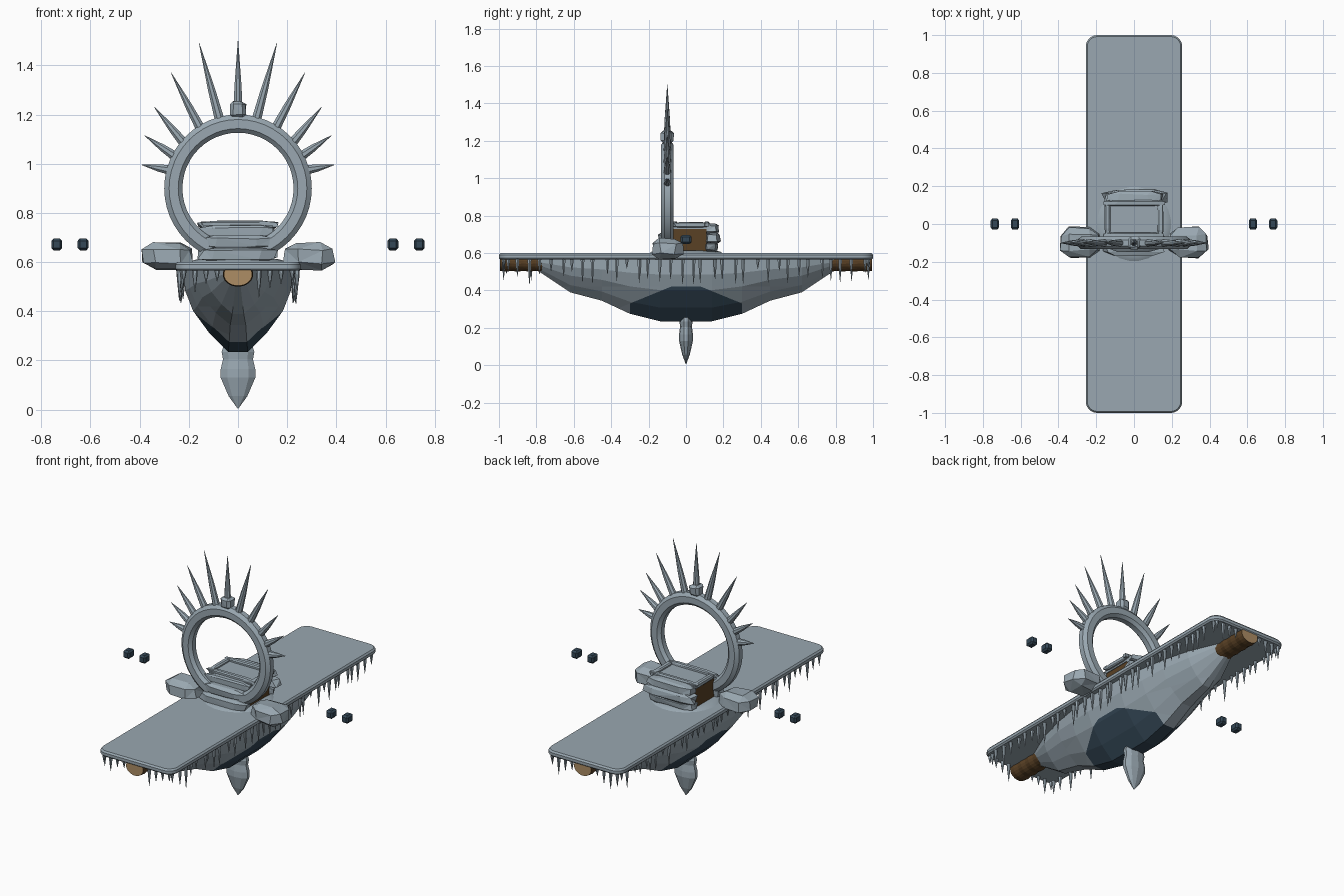
import bpy, bmesh, math, random
from mathutils import Vector, Matrix

random.seed(4)
if "Cube" in bpy.data.objects:
    bpy.data.objects.remove(bpy.data.objects["Cube"])


def material(name, rgb):
    m = bpy.data.materials.new(name)
    m.use_nodes = True
    m.diffuse_color = (*rgb, 1)
    bsdf = next(n for n in m.node_tree.nodes if n.type == 'BSDF_PRINCIPLED')
    bsdf.inputs["Base Color"].default_value = (*rgb, 1)
    return m


STONE = material("pale stone", (0.32, 0.39, 0.44))
DARK = material("dark blue ice", (0.035, 0.065, 0.095))
BARK = material("brown bark", (0.10, 0.052, 0.018))
WOOD = material("cut wood", (0.42, 0.27, 0.13))


def finish(name, bm, mats, rule=None, smooth=False):
    bmesh.ops.recalc_face_normals(bm, faces=bm.faces)
    if rule:
        for f in bm.faces:
            f.material_index = rule(f)
    me = bpy.data.meshes.new(name)
    bm.to_mesh(me)
    bm.free()
    ob = bpy.data.objects.new(name, me)
    bpy.context.collection.objects.link(ob)
    for m in mats:
        me.materials.append(m)
    if smooth:
        bpy.ops.object.select_all(action='DESELECT')
        ob.select_set(True)
        bpy.context.view_layer.objects.active = ob
        bpy.ops.object.shade_smooth_by_angle(angle=math.radians(30))
    return ob


def loft(bm, rings, closed=True):
    """Bridge equal-length point rings and cap both ends."""
    rows = [[bm.verts.new(p) for p in ring] for ring in rings]
    n = len(rows[0])
    for a, b in zip(rows, rows[1:]):
        for i in range(n):
            j = (i + 1) % n
            bm.faces.new((a[i], a[j], b[j], b[i]))
    bm.faces.new(rows[0])
    bm.faces.new(rows[-1])


def lathe(bm, profile, sides, matrix):
    loft(bm, [[matrix @ Vector((r * math.cos(a), r * math.sin(a), z))
               for a in (math.tau * (i + 0.5) / sides for i in range(sides))]
              for r, z in profile])


def spike(bm, base, tip, radius, sides=6):
    d = Vector(tip) - Vector(base)
    m = Matrix.Translation(base) @ Vector((0, 0, 1)).rotation_difference(d).to_matrix().to_4x4()
    lathe(bm, [(radius, 0), (radius * 0.75, d.length * 0.4), (0.001, d.length)], sides, m)


def block(bm, lo, hi, bevel=0.0, jitter=0.0):
    """Box between two corners, optionally chipped into a stone."""
    lo, hi = Vector(lo), Vector(hi)
    size = hi - lo
    part = bmesh.new()
    bmesh.ops.create_cube(part, size=1)
    if bevel:
        bmesh.ops.bevel(part, geom=part.edges[:], offset=bevel, segments=1, affect='EDGES')
    for v in part.verts:
        wobble = Vector([random.uniform(-jitter, jitter) for _ in range(3)])
        p = v.co * (1 - jitter) + wobble
        v.co = (lo + hi) / 2 + Vector([a * b for a, b in zip(p, size)])
    if jitter:
        bmesh.ops.triangulate(part, faces=[f for f in part.faces if len(f.verts) > 3])
    tmp = bpy.data.meshes.new("tmp")
    part.to_mesh(tmp)
    part.free()
    bm.from_mesh(tmp)
    bpy.data.meshes.remove(tmp)


# Deck slab with rounded corners
bm = bmesh.new()
outline = []
for cx, cy, start in ((1, 1, 0), (-1, 1, 90), (-1, -1, 180), (1, -1, 270)):
    for k in range(7):
        a = math.radians(start + k * 15)
        outline.append((cx, cy, math.cos(a), math.sin(a)))
loft(bm, [[(cx * 0.195 + c * r, cy * 0.94 + s * r, z) for cx, cy, c, s in outline]
          for r, z in ((0.052, 0.565), (0.06, 0.573), (0.06, 0.59), (0.052, 0.6))])
finish("deck", bm, [STONE], smooth=True)

# Hull lofted along y, with a dark lower core
half = [(0.83, 0.04, 0.53), (0.62, 0.13, 0.39), (0.45, 0.175, 0.345),
        (0.3, 0.2, 0.275), (0.14, 0.22, 0.235)]
stations = [(-y, w, z) for y, w, z in half] + [(y, w, z) for y, w, z in reversed(half)]
side = [(1, 0), (0.98, 0.25), (0.83, 0.5), (0.52, 0.78), (0.18, 1)]
section = side + [(-w, d) for w, d in reversed(side)]
bm = bmesh.new()
loft(bm, [[(k * w, y, 0.568 - d * (0.568 - z)) for k, d in section] for y, w, z in stations])
for co, no in (((0, 0, 0.42), (0, 0, 1)), ((0, 0.08, 0.42), (0, 0.41, 1)), ((0, -0.08, 0.42), (0, -0.41, 1))):
    bmesh.ops.bisect_plane(bm, geom=bm.verts[:] + bm.edges[:] + bm.faces[:], plane_co=co, plane_no=no)


def core(f):
    c = f.calc_center_median()
    y = abs(c.y)
    return int(y < 0.3 and c.z < 0.42 - 0.41 * max(0, y - 0.08))


finish("hull", bm, [STONE, DARK], core)

# Flattened crystal hanging beneath the hull
bm = bmesh.new()
lathe(bm, [(0.002, 0.005), (0.04, 0.055), (0.074, 0.13), (0.074, 0.165), (0.064, 0.205),
           (0.07, 0.235), (0.06, 0.265), (0.04, 0.285)], 10, Matrix.Diagonal((1, 0.5, 1, 1)))
finish("keel_crystal", bm, [STONE])

# Logs jutting from beneath both ends, with ridged bark
for s, name in ((-1, "front_log"), (1, "back_log")):
    bm = bmesh.new()
    ridges = [(1 if k % 2 else 0.93, 0.68 + k * 0.0315) for k in range(11)]
    m = Matrix.Translation((0, 0, 0.55)) @ Matrix.Rotation(-s * math.pi / 2, 4, 'X') \
        @ Matrix.Diagonal((0.062, 0.05, 1, 1))
    lathe(bm, ridges, 20, m)
    finish(name, bm, [BARK, WOOD], lambda f: int(abs(f.normal.y) > 0.95))

# Icicles around the deck rim
bm = bmesh.new()
for s in (-1, 1):
    for k in range(34):
        x, y = s * random.uniform(0.222, 0.24), -0.95 + k * 0.0576 + random.uniform(-0.012, 0.012)
        spike(bm, (x, y, 0.575), (x, y, 0.575 - random.uniform(0.05, 0.145)), 0.012)
    for k in range(8):
        x = (0.085 + k % 4 * 0.045) * (1 if k < 4 else -1)
        spike(bm, (x, s * 0.975, 0.575), (x, s * 0.975, 0.575 - random.uniform(0.05, 0.12)), 0.012)
finish("icicles", bm, [STONE])

# Upright ring with bevelled bands
RING = Vector((0, -0.1, 0.9))
bm = bmesh.new()
rim = [(0.226, 0.016), (0.243, 0.033), (0.28, 0.033), (0.3, 0.016)]
rim += [(r, -y) for r, y in reversed(rim)]
rows = [[bm.verts.new(RING + Vector((r * math.cos(a), y, r * math.sin(a)))) for r, y in rim]
        for a in (math.tau * i / 48 for i in range(48))]
for i in range(48):
    a, b = rows[i - 1], rows[i]
    for j in range(8):
        bm.faces.new((a[j - 1], a[j], b[j], b[j - 1]))
finish("ring", bm, [STONE], smooth=True)

# Spikes fanning out over the ring
bm = bmesh.new()
spike(bm, (0, -0.1, 1.19), (0, -0.1, 1.5), 0.021, 8)
for angle, tx, tz in ((75, 0.158, 1.49), (58, 0.272, 1.37), (40, 0.34, 1.23), (27, 0.38, 1.115), (15, 0.39, 0.995)):
    a = math.radians(angle)
    for s in (-1, 1):
        spike(bm, (s * 0.29 * math.cos(a), -0.1, 0.9 + 0.29 * math.sin(a)), (s * tx, -0.1, tz), 0.021, 8)
finish("ring_spikes", bm, [STONE])
bm = bmesh.new()
block(bm, (-0.033, -0.135, 1.185), (0.033, -0.065, 1.255), 0.2, 0.04)
finish("ring_top_stone", bm, [STONE])

# Boulders flanking the ring
for s, name in ((1, "left_boulder"), (-1, "right_boulder")):
    bm = bmesh.new()
    xs = sorted((s * 0.185, s * 0.392))
    block(bm, (xs[0], -0.183, 0.567), (xs[1], -0.015, 0.68), 0.25, 0.04)
    finish(name, bm, [STONE])

# Low mound under the cabin
bm = bmesh.new()
lathe(bm, [(0.2, 0.598), (0.185, 0.607), (0.16, 0.613)], 24, Matrix.Identity(4))
finish("cabin_mound", bm, [STONE], smooth=True)

# Cabin walls
bm = bmesh.new()
block(bm, (-0.135, -0.08, 0.6), (0.135, 0.11, 0.735))
finish("cabin_walls", bm, [BARK])

# Stacked stones at the back and front of the cabin
bm = bmesh.new()
for z, h, w, y in ((0.605, 0.055, 0.155, 0.17), (0.65, 0.06, 0.17, 0.185), (0.7, 0.06, 0.15, 0.175)):
    block(bm, (-w, 0.095, z), (w, y, z + h), 0.2, 0.05)
finish("back_stones", bm, [STONE])
bm = bmesh.new()
for z, h, w, y in ((0.6, 0.06, 0.16, -0.17), (0.65, 0.06, 0.14, -0.15)):
    block(bm, (-w, y, z), (w, -0.06, z + h), 0.2, 0.05)
finish("front_stones", bm, [STONE])

# Roof slab framed by beams
bm = bmesh.new()
block(bm, (-0.14, -0.08, 0.727), (0.14, 0.13, 0.75))
for s in (-1, 1):
    block(bm, (s * 0.14 - 0.016, -0.07, 0.735), (s * 0.14 + 0.016, 0.13, 0.765), 0.2, 0.04)
    y = 0.025 + s * 0.085
    block(bm, (-0.162, y - 0.016, 0.735), (0.162, y + 0.016, 0.768), 0.2, 0.04)
finish("cabin_roof", bm, [STONE])
bm = bmesh.new()
block(bm, (-0.16, -0.105, 0.7), (0.16, -0.07, 0.75), 0.2, 0.04)
finish("front_eave", bm, [STONE])

# Floating dark stones on both sides
for s, name in ((1, "left"), (-1, "right")):
    for x, place in ((0.63, "inner"), (0.737, "outer")):
        bm = bmesh.new()
        block(bm, (s * x - 0.022, -0.03, 0.648), (s * x + 0.022, 0.03, 0.696), 0.2)
        finish(f"{name}_{place}_floating_stone", bm, [DARK])
